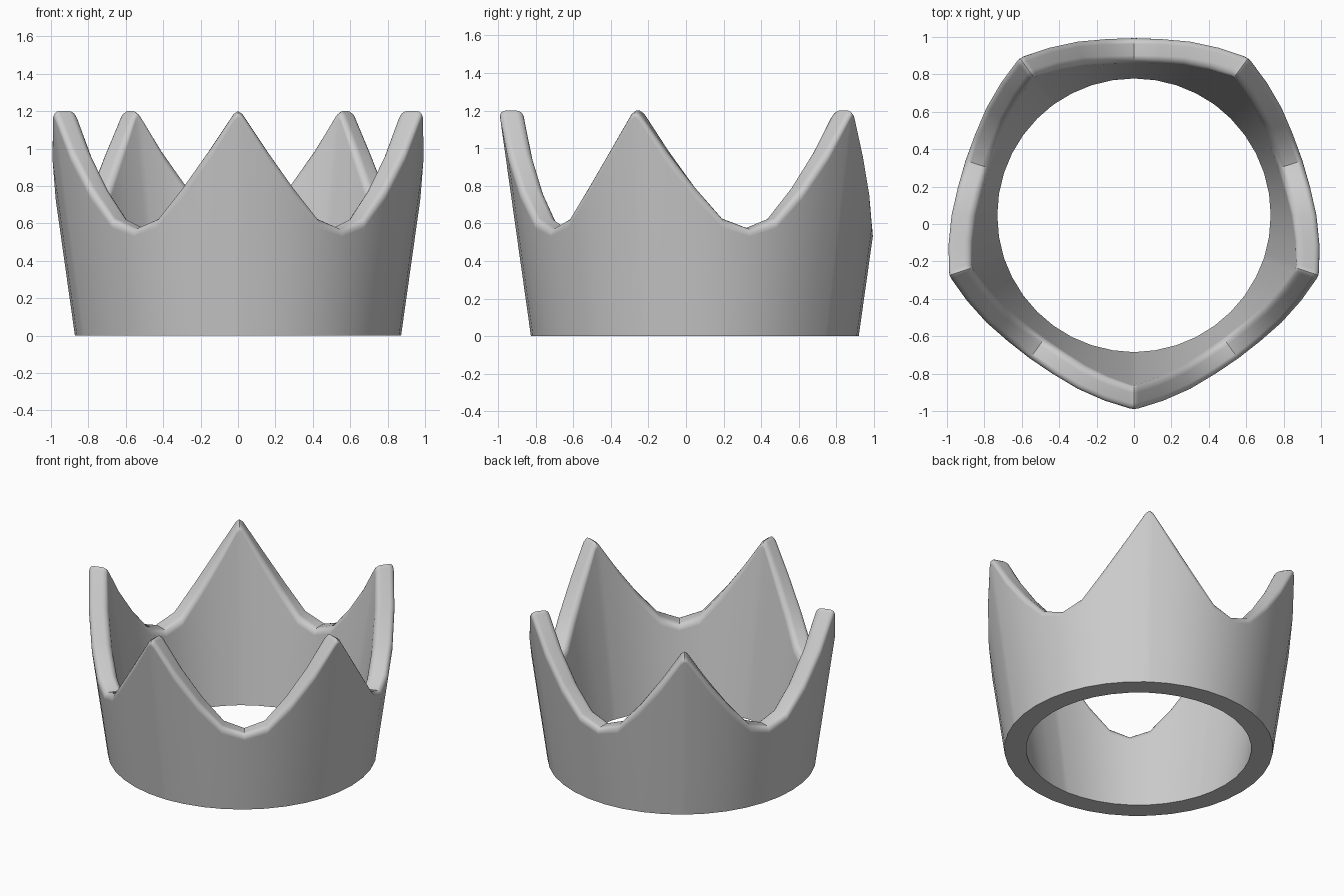
import bpy, bmesh, math

cube = bpy.data.objects.get("Cube")
if cube:
    bpy.data.objects.remove(cube)

POINTS = 5
CENTRE_Y = 0.047
ARC_STEPS = 4
ROUND = 0.036          # radial size of the rounded rim corners

# Half of one crown point: (degrees from the tip, rim height, corner drop)
half = [(0, 1.2, 0.035), (1.3, 1.185, 0.04), (9, 0.99, 0.06),
        (18, 0.79, 0.06), (27, 0.625, 0.05), (36, 0.572, 0.042)]
# Mirror the half to get a whole point, valley to tip to valley
point = [(-a, z, d) for a, z, d in half[:0:-1]] + half[:-1]


def outer_radius(z):
    return 0.872 + 0.141 * z


def inner_radius(z):
    return 0.731 + 0.153 * z


def section(z, drop):
    """Wall cross-section as (radius, height), with a rounded top."""
    pts = [(inner_radius(0), 0), (outer_radius(0), 0)]
    arc = [i * math.pi / 2 / ARC_STEPS for i in range(ARC_STEPS + 1)]
    for t in arc:
        h = z - drop * (1 - math.sin(t))
        pts.append((outer_radius(h) - ROUND * (1 - math.cos(t)), h))
    for t in reversed(arc):
        h = z - drop * (1 - math.sin(t))
        pts.append((inner_radius(h) + ROUND * (1 - math.cos(t)), h))
    return pts


# Sweep the cross-section around the ring
bm = bmesh.new()
columns = []
for k in range(POINTS):
    for a, z, drop in point:
        ang = math.radians(-90 + k * 360 / POINTS + a)
        columns.append([bm.verts.new((r * math.cos(ang),
                                      CENTRE_Y + r * math.sin(ang), h))
                        for r, h in section(z, drop)])
for i, col in enumerate(columns):
    nxt = columns[(i + 1) % len(columns)]
    for j in range(len(col)):
        n = (j + 1) % len(col)
        bm.faces.new((col[j], nxt[j], nxt[n], col[n]))
bmesh.ops.recalc_face_normals(bm, faces=bm.faces)

mesh = bpy.data.meshes.new("crown")
bm.to_mesh(mesh)
bm.free()
crown = bpy.data.objects.new("crown", mesh)
bpy.context.collection.objects.link(crown)

# Plain grey material
grey = bpy.data.materials.new("light_grey")
grey.use_nodes = True
colour = (0.6, 0.6, 0.6, 1)
grey.diffuse_color = colour
grey.node_tree.nodes["Principled BSDF"].inputs["Base Color"].default_value = colour
mesh.materials.append(grey)

# Smooth shading with clean walls
bpy.context.view_layer.objects.active = crown
crown.select_set(True)
bpy.ops.object.shade_smooth_by_angle(angle=math.radians(32))
weighted = crown.modifiers.new("clean_walls", 'WEIGHTED_NORMAL')
weighted.keep_sharp = True
